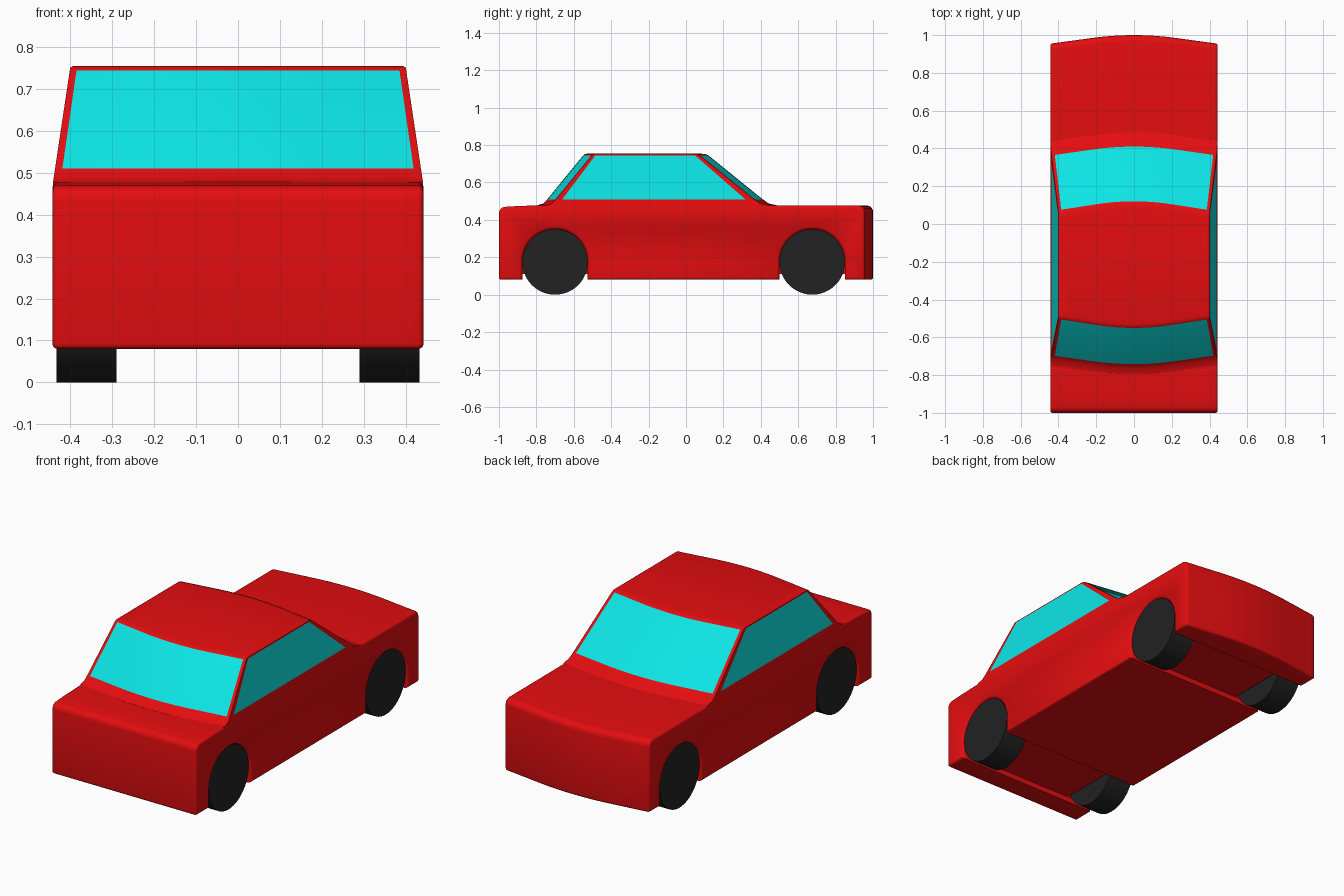
import bpy, bmesh, math

if "Cube" in bpy.data.objects:
    bpy.data.objects.remove(bpy.data.objects["Cube"])


def material(name, rgb):
    m = bpy.data.materials.new(name)
    m.diffuse_color = (*rgb, 1)
    m.use_nodes = True
    m.node_tree.nodes["Principled BSDF"].inputs["Base Color"].default_value = m.diffuse_color
    return m


RED = material("red_paint", (0.78, 0.004, 0.005))
CYAN = material("cyan_glass", (0.004, 0.78, 0.78))
BLACK = material("black_rubber", (0.016, 0.016, 0.016))


def make(name, bm, *mats):
    bmesh.ops.recalc_face_normals(bm, faces=bm.faces)
    me = bpy.data.meshes.new(name)
    bm.to_mesh(me)
    bm.free()
    for m in mats:
        me.materials.append(m)
    ob = bpy.data.objects.new(name, me)
    bpy.context.collection.objects.link(ob)
    return ob


def loft(rings, cap_ends=(True, True)):
    """Skin a list of equal-length closed rings; returns bmesh and side faces."""
    bm = bmesh.new()
    vs = [[bm.verts.new(p) for p in r] for r in rings]
    n = len(vs[0])
    sides = {}
    for i in range(len(vs) - 1):
        for j in range(n):
            k = (j + 1) % n
            sides[i, j] = bm.faces.new((vs[i][j], vs[i][k], vs[i + 1][k], vs[i + 1][j]))
    for ring, cap in zip((vs[0], vs[-1]), cap_ends):
        if cap:
            bm.faces.new(ring)
    return bm, sides


def activate(ob):
    bpy.ops.object.select_all(action='DESELECT')
    ob.select_set(True)
    bpy.context.view_layer.objects.active = ob


def smooth(ob, angle=35):
    activate(ob)
    bpy.ops.object.shade_smooth_by_angle(angle=math.radians(angle))


def bow(x):
    """Setback of the curved ends: rounded middle, straight outer parts."""
    a = abs(x)
    return 0.31 * (a * a if a < 0.22 else 0.0484 + 0.44 * (a - 0.22))


W = 0.443
COLS = [i / 12 for i in range(-12, 13)]
AXLES = (-0.70, 0.675)

# Lower body: side profile lofted across the width, rear end bowed
def corner(cy, cz, r, a0, a1, n=5):
    return [(cy + r * math.cos(math.radians(a0 + (a1 - a0) * i / n)),
             cz + r * math.sin(math.radians(a0 + (a1 - a0) * i / n))) for i in range(n + 1)]


profile = ([(-1, 0.08), (1, 0.08)] + corner(0.965, 0.442, 0.035, 0, 90)
           + [(0.5, 0.478), (-0.78, 0.478), (-0.90, 0.474)]
           + corner(-0.965, 0.435, 0.035, 100, 180))
rings = [[(c * W, y - (bow(c * W) if y > 0.9 else 0), z) for y, z in profile] for c in COLS]
bm, _ = loft(rings)
body = make("body", bm, RED)
bev = body.modifiers.new("edges", 'BEVEL')
bev.width, bev.segments = 0.012, 3
bev.limit_method, bev.angle_limit = 'ANGLE', math.radians(60)

# Wheel wells with a flared lip, plus a shallow recess under each axle
cutters = []
for y0 in AXLES:
    for s in (-1, 1):
        rings = []
        for x, r in ((0.28, 0.174), (0.425, 0.174), (0.436, 0.179), (0.444, 0.191), (0.5, 0.195)):
            arch = [(s * x, y0 + r * math.cos(math.pi * i / 32),
                     0.175 + r * math.sin(math.pi * i / 32)) for i in range(33)]
            rings.append([(s * x, y0 + r, 0.0)] + arch + [(s * x, y0 - r, 0.0)])
        cutters.append(make("well_cutter", loft(rings)[0]))
    rect = [(y0 - 0.176, 0), (y0 + 0.176, 0), (y0 + 0.176, 0.11), (y0 - 0.176, 0.11)]
    cutters.append(make("recess_cutter", loft([[(x, y, z) for y, z in rect] for x in (-0.40, 0.40)])[0]))
for c in cutters:
    c.hide_render = True
    mod = body.modifiers.new("cut", 'BOOLEAN')
    mod.operation, mod.solver, mod.object = 'DIFFERENCE', 'EXACT', c
activate(body)
for mod in list(body.modifiers):
    bpy.ops.object.modifier_apply(modifier=mod.name)
for c in cutters:
    bpy.data.objects.remove(c)
smooth(body)

# Cabin: rows of (height, front y, rear y) at the centre line
ROWS = [(0.465, -0.80, 0.50), (0.478, -0.795, 0.485), (0.488, -0.763, 0.442),
        (0.51, -0.742, 0.41), (0.745, -0.55, 0.12), (0.751, -0.542, 0.105), (0.755, -0.527, 0.075)]
U = [-1, -0.96] + [i / 10 for i in range(-9, 10)] + [0.96, 1]
T = [0.032, 0.957]


def cabin_ring(z, yf, yr):
    w = W - 0.001 - max(0, z - 0.475) * 0.15
    if z > 0.753:
        w -= 0.006
    front = [(u * w, yf + bow(u * W) * 1.03, z) for u in U]
    rear = [(u * w, yr - bow(u * W) * 1.03, z) for u in reversed(U)]
    a, b = front[-1][1], rear[0][1]
    right = [(w, a + (b - a) * t, z) for t in T]
    left = [(-w, a + (b - a) * t, z) for t in reversed(T)]
    return front + right + rear + left


bm, sides = loft([cabin_ring(*r) for r in ROWS])
n = len(U)
# Glass fills the tall row, leaving the pillars either side of every corner
pillars = {0, n - 2, n - 1, n + 1, n + 2, 2 * n, 2 * n + 1, 2 * n + 3}
for (i, j), f in sides.items():
    if i == 3 and j not in pillars:
        f.material_index = 1
smooth(make("cabin", bm, RED, CYAN), 40)

# Wheels
for y0, end in zip(AXLES, ("front", "rear")):
    for s, side in ((-1, "left"), (1, "right")):
        rings = [[(s * x, y0 + 0.175 * math.cos(math.tau * i / 48),
                   0.175 + 0.175 * math.sin(math.tau * i / 48)) for i in range(48)]
                 for x in (0.29, 0.433)]
        smooth(make(f"{end}_{side}_wheel", loft(rings)[0], BLACK))
